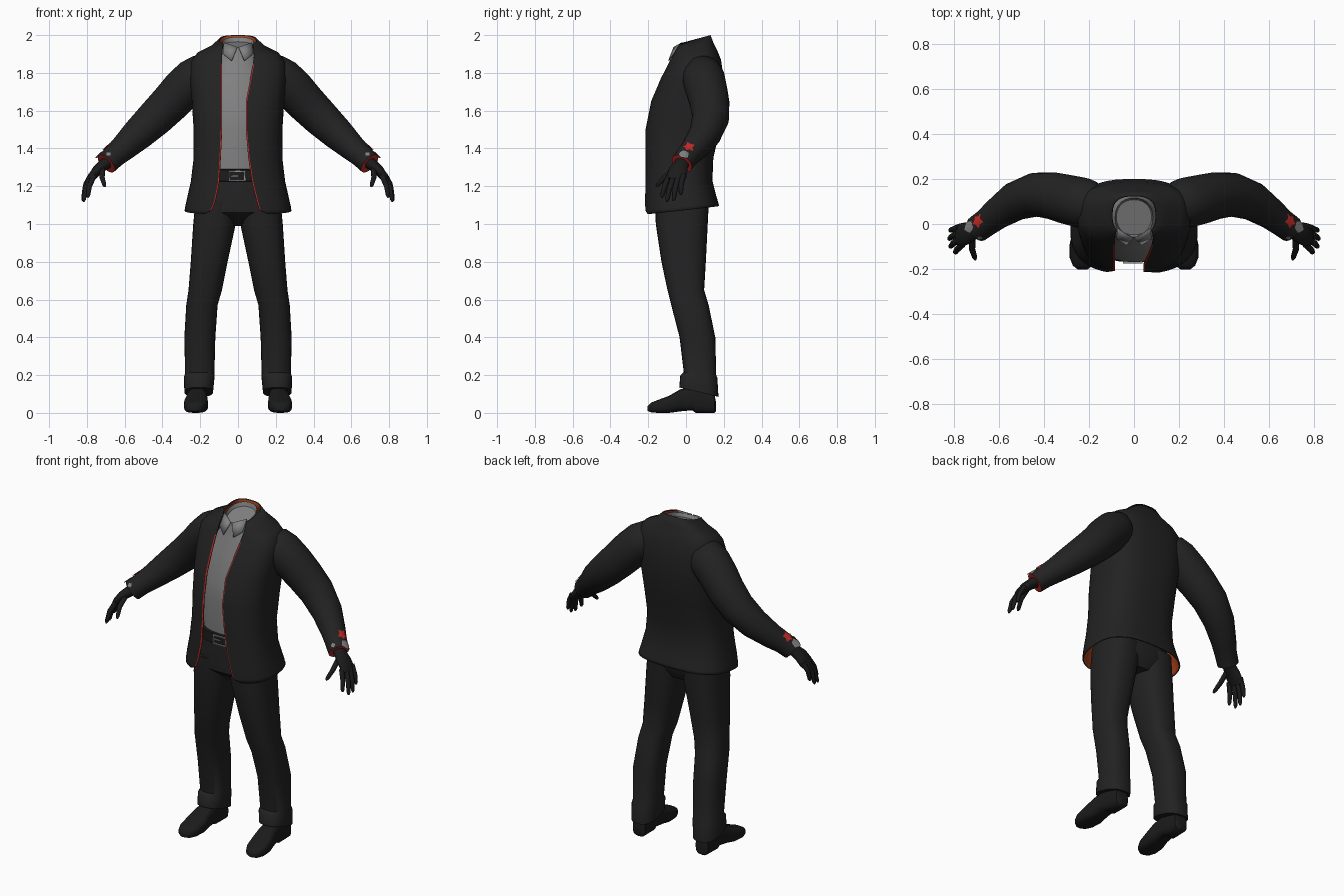
import bpy, bmesh, math
from mathutils import Vector

if "Cube" in bpy.data.objects:
    bpy.data.objects.remove(bpy.data.objects["Cube"])


def material(name, r, g, b):
    m = bpy.data.materials.new(name)
    m.use_nodes = True
    m.diffuse_color = (r, g, b, 1)
    shader = next(n for n in m.node_tree.nodes if n.type == 'BSDF_PRINCIPLED')
    shader.inputs["Base Color"].default_value = (r, g, b, 1)
    shader.inputs["Roughness"].default_value = 0.8
    return m


CLOTH = material("charcoal cloth", .016, .016, .016)
LEATHER = material("black leather", .011, .011, .011)
SHIRT = material("grey shirt", .22, .22, .22)
RED = material("red trim", .55, .025, .02)
LINING = material("rust lining", .4, .05, .01)
METAL = material("grey metal", .3, .3, .3)


def finish(name, bm, mats, mirror=False, recalc=True):
    """Turn a bmesh into a smooth object, optionally mirrored in x."""
    if recalc:
        bmesh.ops.recalc_face_normals(bm, faces=bm.faces)
    mesh = bpy.data.meshes.new(name)
    bm.to_mesh(mesh)
    bm.free()
    ob = bpy.data.objects.new(name, mesh)
    bpy.context.collection.objects.link(ob)
    for m in mats:
        mesh.materials.append(m)
    bpy.ops.object.select_all(action='DESELECT')
    ob.select_set(True)
    bpy.context.view_layer.objects.active = ob
    bpy.ops.object.shade_smooth_by_angle(angle=math.radians(45))
    if mirror:
        ob.modifiers.new("Mirror", 'MIRROR')
    return ob


def loft(rings, closed=True):
    """Skin a list of point rings; closed rings get end caps."""
    bm = bmesh.new()
    rows = [[bm.verts.new(p) for p in r] for r in rings]
    n = len(rows[0])
    for a, b in zip(rows, rows[1:]):
        for j in range(n if closed else n - 1):
            k = (j + 1) % n
            bm.faces.new((a[j], b[j], b[k], a[k]))
    if closed:
        bm.faces.new(rows[0])
        bm.faces.new(rows[-1])
    return bm


def power(v, e):
    return math.copysign(abs(v) ** e, v)


def turn(n):
    return [math.tau * i / n for i in range(n)]


def slice_ring(z, w, front, back, tilt=0, cx=0, angles=None, e=.8):
    """Horizontal rounded section; tilt raises its back."""
    cy, d = (front + back) / 2, (back - front) / 2
    pts = []
    for t in angles or turn(28):
        c = power(math.cos(t), e)
        pts.append(Vector((cx + w * power(math.sin(t), e), cy - d * c, z + tilt * (1 - c) / 2)))
    return pts


def frame(t):
    t = t.normalized()
    side = (Vector((0, 1, 0)) - t * t.y).normalized()
    return t, side, side.cross(t)


def tube(points, n=16):
    """Rings along a path of (x, y, z, side radius, normal radius)."""
    path = [Vector(p[:3]) for p in points]
    rings = []
    for i, p in enumerate(path):
        _, s, u = frame(path[min(i + 1, len(path) - 1)] - path[max(i - 1, 0)])
        rs, ru = points[i][3], points[i][-1]
        rings.append([p + s * rs * math.cos(a) + u * ru * math.sin(a) for a in turn(n)])
    return rings


# Jacket body, open at the front: z, width, front, back, left edge, right edge, tilt
JACKET = [
    (1.95, .1, -.055, .13, .08, .08, .05),
    (1.92, .14, -.065, .145, .085, .085, .04),
    (1.89, .215, -.075, .165, .085, .085, .03),
    (1.85, .25, -.095, .185, .08, .085, .02),
    (1.77, .255, -.135, .2, .065, .085, 0),
    (1.65, .245, -.185, .2, .042, .085, 0),
    (1.5, .235, -.215, .18, .042, .085, 0),
    (1.35, .235, -.215, .145, .055, .092, 0),
    (1.22, .25, -.217, .14, .075, .1, .01),
    (1.12, .27, -.222, .16, .1, .12, .03),
    (1.07, .28, -.222, .172, .115, .14, .04),
    (1.05, .283, -.22, .175, .16, .18, .045)]
E = .75
TRIM = .006
COLUMNS = 44
rings = []
for z, w, front, back, left, right, tilt in JACKET:
    def edge(x):
        return math.asin(min(1, x / w) ** (1 / E))
    start, stop = edge(left + TRIM), math.tau - edge(right + TRIM)
    span = [start + (stop - start) * i / COLUMNS for i in range(COLUMNS + 1)]
    span = [edge(left)] + span + [math.tau - edge(right)]
    rings.append(slice_ring(z, w, front, back, tilt, angles=span, e=E))
bm = loft(rings, closed=False)
bm.faces.ensure_lookup_table()
for i, f in enumerate(bm.faces):
    row, col = divmod(i, COLUMNS + 2)
    if col in (0, COLUMNS + 1) and 2 < row < len(JACKET) - 2:
        f.material_index = 2
jacket = finish("jacket_body", bm, [CLOTH, LINING, RED], recalc=False)
solid = jacket.modifiers.new("Thickness", 'SOLIDIFY')
solid.thickness = .008
solid.offset = -1
solid.material_offset = 1

# Sleeves, with red lining showing at the cuff ends
SLEEVE = [(.15, .08, 1.8, .08), (.195, .086, 1.79, .108), (.235, .095, 1.765, .113),
          (.3, .11, 1.705, .11), (.36, .125, 1.64, .105), (.44, .13, 1.56, .098),
          (.53, .1, 1.475, .086), (.61, .045, 1.4, .07), (.655, .008, 1.36, .062),
          (.697, -.022, 1.32, .06)]
bm = loft(tube(SLEEVE, 20))
bm.faces.ensure_lookup_table()
bm.faces[-1].material_index = 1
finish("sleeve", bm, [CLOTH, RED], mirror=True)


def cuff_patch(name, center, around, radius, size, spikes, jag, mat):
    """Small ragged plate wrapped around the sleeve."""
    a, b = Vector(SLEEVE[-2][:3]), Vector(SLEEVE[-1][:3])
    t, s, u = frame(b - a)
    if u.z < 0:
        u = -u
    bm = bmesh.new()

    def place(along, across):
        v = around + across / radius
        return bm.verts.new(a.lerp(b, center) + t * along + radius * (u * math.cos(v) + s * math.sin(v)))
    hub = place(0, 0)
    loops = []
    for k in (.5, 1):
        loops.append([place(size * k * math.cos(g) * (1 - jag * (i % 2)),
                            size * k * math.sin(g) * (1 - jag * (i % 2)))
                      for i, g in enumerate(turn(spikes * 2))])
    inner, outer = loops
    for i in range(spikes * 2):
        j = (i + 1) % (spikes * 2)
        bm.faces.new((hub, inner[i], inner[j]))
        bm.faces.new((inner[i], outer[i], outer[j], inner[j]))
    finish(name, bm, [mat], mirror=True)


cuff_patch("red_cuff_patch", -.1, .05, .067, .036, 5, .4, RED)
cuff_patch("grey_cuff_patch", .85, .1, .064, .03, 5, .15, SHIRT)
cuff_patch("small_cuff_patch", .7, -1.1, .064, .014, 4, .2, SHIRT)

# Gloved hands: palm, four fingers and thumb
PALM = [(.675, -.005, 1.34, .04, .035), (.715, -.03, 1.31, .04, .03), (.745, -.042, 1.285, .05, .027),
        (.773, -.05, 1.25, .052, .022), (.785, -.055, 1.232, .044, .015)]
finish("glove_palm", loft(tube(PALM)), [LEATHER], mirror=True)
FINGERS = {
    "index_finger": ((.762, -.09, 1.255), (.795, -.128, 1.14)),
    "middle_finger": ((.775, -.065, 1.25), (.818, -.102, 1.118)),
    "ring_finger": ((.782, -.04, 1.25), (.822, -.066, 1.122)),
    "little_finger": ((.778, -.014, 1.26), (.817, -.028, 1.155)),
    "thumb": ((.718, -.06, 1.29), (.705, -.158, 1.198))}
for name, (base, tip) in FINGERS.items():
    base, tip = Vector(base), Vector(tip)
    bend = base.lerp(tip, .5) + Vector((.008, -.004, .004))
    pts = [(*base, .015), (*bend, .014), (*bend.lerp(tip, .8), .011), (*tip, .005)]
    finish(name, loft(tube(pts, 10)), [LEATHER], mirror=True)

# Shirt with a recessed neck opening and folded collar
finish("shirt", loft([slice_ring(*r, e=.9) for r in (
    (1.915, .078, -.048, .108, .05), (1.935, .084, -.058, .116, .055), (1.9, .09, -.068, .12, .045),
    (1.85, .125, -.08, .15), (1.77, .18, -.11, .165), (1.6, .19, -.155, .165),
    (1.5, .19, -.17, .15), (1.25, .19, -.155, .11))]), [SHIRT])
bm = bmesh.new()
bm.faces.new([bm.verts.new(p) for p in (
    (.004, -.066, 1.937), (.034, -.094, 1.865), (.078, -.068, 1.9), (.075, -.022, 1.962))])
collar = finish("shirt_collar", bm, [SHIRT], mirror=True)
collar.modifiers.new("Thickness", 'SOLIDIFY').thickness = .005

# Trousers: hips, then legs ending in turned cuffs
finish("trouser_hips", loft([slice_ring(*r) for r in (
    (1.26, .19, -.155, .105), (1.15, .215, -.165, .12), (1.06, .222, -.165, .12),
    (.99, .11, -.09, .08))]), [CLOTH])
# z, inner x, outer x, front, back, tilt
LEG = [(1.12, 0, .225, -.162, .12, 0), (1.0, .012, .237, -.16, .115, 0), (.8, .055, .25, -.13, .105, 0),
       (.65, .085, .262, -.098, .096, 0), (.57, .108, .274, -.078, .12, 0), (.4, .12, .284, -.034, .155, 0),
       (.215, .125, .28, -.012, .16, -.015), (.2, .124, .286, -.03, .166, -.015),
       (.135, .132, .284, -.036, .172, -.05)]
finish("trouser_leg", loft([slice_ring(z, (o - i) / 2, f, b, tilt, (i + o) / 2)
                            for z, i, o, f, b, tilt in LEG]), [CLOTH], mirror=True)

# Belt and buckle
finish("belt", loft([slice_ring(z, w, -w + .03, .112) for z, w in (
    (1.29, .194), (1.287, .198), (1.228, .2), (1.225, .196))]), [LEATHER])
bm = bmesh.new()
for x, z, sx, sz in ((-.045, 1.255, .007, .056), (.035, 1.255, .007, .056),
                     (-.005, 1.28, .08, .007), (-.005, 1.23, .08, .007), (-.02, 1.255, .04, .006)):
    cube = bmesh.ops.create_cube(bm, size=1)["verts"]
    bmesh.ops.scale(bm, verts=cube, vec=(sx, .009, sz))
    bmesh.ops.translate(bm, verts=cube, vec=(x, -.171, z))
finish("belt_buckle", bm, [METAL])

# Shoes: y, centre x, half width, bottom, top
SHOE = [(.158, .212, .03, .008, .06), (.15, .212, .042, 0, .1), (.1, .213, .046, 0, .13),
        (.05, .214, .048, 0, .14), (.035, .214, .048, .014, .14), (-.03, .217, .055, .008, .125),
        (-.09, .222, .064, 0, .09), (-.15, .226, .06, 0, .068), (-.185, .228, .044, .003, .054),
        (-.203, .229, .02, .01, .036)]
finish("shoe", loft([[Vector((cx + hw * power(math.cos(a), .65), y,
                              (lo + hi) / 2 + (hi - lo) / 2 * power(math.sin(a), .65)))
                      for a in turn(20)] for y, cx, hw, lo, hi in SHOE]), [LEATHER], mirror=True)
